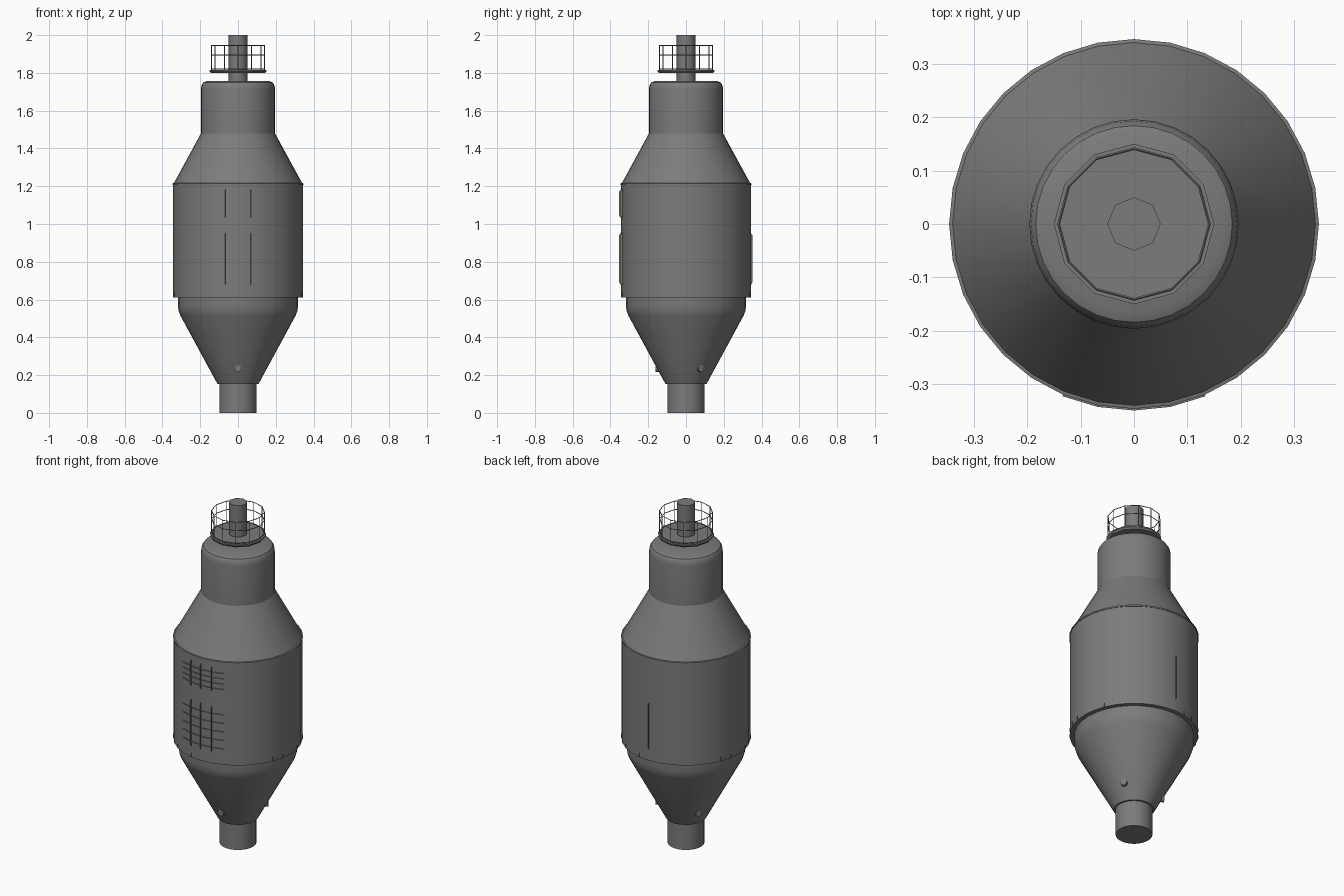
import bpy, bmesh
from math import sin, cos, pi, radians
from mathutils import Matrix, Vector

cube = bpy.data.objects.get("Cube")
if cube:
    bpy.data.objects.remove(cube, do_unlink=True)

grey = bpy.data.materials.new("hull_grey")
grey.use_nodes = True
grey.diffuse_color = (0.2, 0.2, 0.2, 1)
grey.node_tree.nodes["Principled BSDF"].inputs["Base Color"].default_value = (0.2, 0.2, 0.2, 1)


def finish(name, bm, smooth=None):
    mesh = bpy.data.meshes.new(name)
    bmesh.ops.recalc_face_normals(bm, faces=bm.faces)
    bm.to_mesh(mesh)
    bm.free()
    mesh.materials.append(grey)
    obj = bpy.data.objects.new(name, mesh)
    bpy.context.collection.objects.link(obj)
    if smooth:
        bpy.ops.object.select_all(action='DESELECT')
        obj.select_set(True)
        bpy.context.view_layer.objects.active = obj
        bpy.ops.object.shade_smooth_by_angle(angle=radians(smooth))
    return obj


def polar(r, deg, z):
    """Angle is measured from the front, turning towards +x."""
    a = radians(deg)
    return Vector((r * sin(a), -r * cos(a), z))


def lathe(name, profile, sides, smooth):
    """Revolve (radius, height) pairs and cap both ends."""
    bm = bmesh.new()
    rings = [[bm.verts.new(polar(r, 360 * i / sides, z)) for i in range(sides)]
             for r, z in profile]
    for low, high in zip(rings, rings[1:]):
        for i in range(sides):
            j = (i + 1) % sides
            bm.faces.new((low[i], low[j], high[j], high[i]))
    bm.faces.new(rings[0])
    bm.faces.new(rings[-1])
    return finish(name, bm, smooth)


def fin(bm, deg, low, high, inner, outer, slope=0.02):
    """Thin radial plate with sloped ends."""
    pts = [(inner, low - slope), (outer, low), (outer, high), (inner, high + slope)]
    bm.faces.new([bm.verts.new(polar(r, deg, z)) for r, z in pts])


def rung(bm, z, inner, outer):
    """Thin level plate wrapped around the front of the drum."""
    step = 11.25
    for k in range(-2, 2):
        a, b = k * step, (k + 1) * step
        bm.faces.new([bm.verts.new(polar(r, d, z))
                      for r, d in ((inner, a), (outer, a), (outer, b), (inner, b))])


def bar(bm, start, end, radius):
    d = end - start
    m = Matrix.Translation((start + end) / 2) @ d.to_track_quat('Z', 'Y').to_matrix().to_4x4()
    bmesh.ops.create_cone(bm, cap_ends=True, segments=4, radius1=radius, radius2=radius,
                          depth=d.length, matrix=m)


# Hull sections
lathe("bottom_neck", [(0.098, 0), (0.098, 0.16)], 32, 25)
lathe("lower_cone", [(0.108, 0.152), (0.305, 0.515), (0.314, 0.538), (0.318, 0.565),
                     (0.318, 0.62)], 32, 25)
lathe("main_drum", [(0.343, 0.61), (0.343, 1.21)], 32, 25)
lathe("drum_lip", [(0.346, 1.207), (0.346, 1.215), (0.34, 1.217)], 32, 25)
lathe("upper_cone", [(0.34, 1.216), (0.196, 1.48)], 32, 25)
lathe("upper_cylinder", [(0.196, 1.475), (0.196, 1.715), (0.193, 1.735), (0.184, 1.749),
                         (0.165, 1.757)], 32, 25)
lathe("top_shaft", [(0.05, 1.75), (0.05, 2.0)], 8, 50)
lathe("platform", [(0.143, 1.799), (0.15, 1.808), (0.15, 1.815)], 12, None)

# Grille of fins and rungs on the front, single fin on the back
bm = bmesh.new()
groups = ((0.69, 0.94, 5), (1.045, 1.17, 4))
for low, high, count in groups:
    for deg in (-11.25, 0, 11.25):
        fin(bm, deg, low, high, 0.34, 0.354)
    for i in range(count):
        rung(bm, low + (high - low) * (i + 0.3) / count, 0.34, 0.349)
finish("front_grille", bm)
bm = bmesh.new()
fin(bm, 180, 0.69, 0.94, 0.34, 0.351)
finish("back_fin", bm)

# Small ribs round the drum's lower edge
bm = bmesh.new()
for i in range(32):
    fin(bm, i * 11.25, 0.61, 0.635, 0.315, 0.345, 0)
finish("skirt_ribs", bm)

# Three nozzles on the lower cone
for i in range(3):
    bm = bmesh.new()
    out = polar(1, i * 120, 0)
    m = Matrix.Translation(polar(0.142, i * 120, 0.235)) @ out.to_track_quat('Z', 'Y').to_matrix().to_4x4()
    bmesh.ops.create_cone(bm, cap_ends=True, segments=12, radius1=0.018, radius2=0.018,
                          depth=0.04, matrix=m)
    finish(f"nozzle_{i + 1}", bm, 40)

# Safety railing
bm = bmesh.new()
for i in range(12):
    a, b = i * 30, i * 30 + 30
    bar(bm, polar(0.141, a, 1.81), polar(0.141, a, 1.945), 0.0025)
    for z in (1.82, 1.895, 1.945):
        bar(bm, polar(0.141, a, z), polar(0.141, b, z), 0.0025)
finish("railing", bm)
